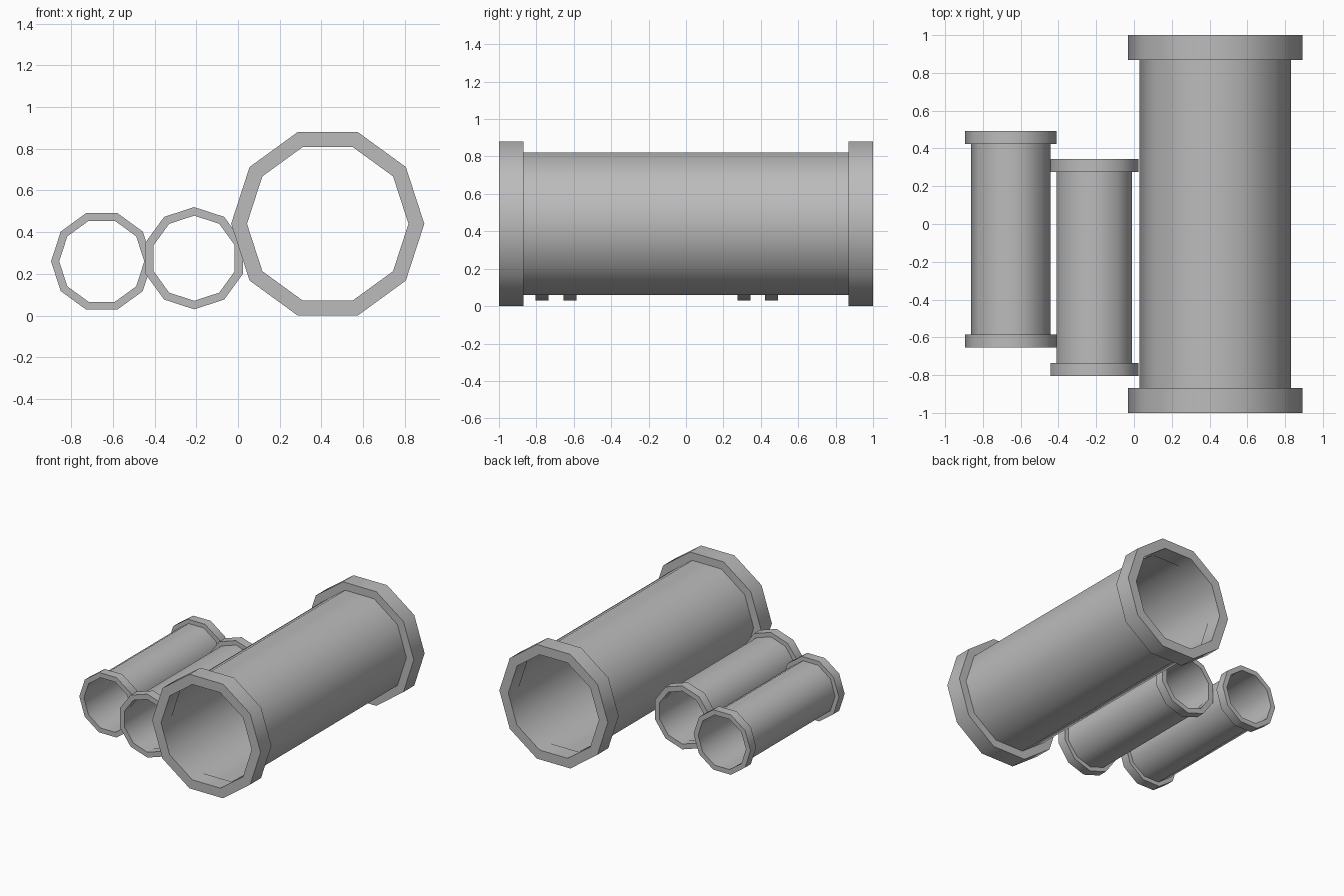
import bpy
import bmesh
import math

old = bpy.data.objects.get("Cube")
if old:
    bpy.data.objects.remove(old, do_unlink=True)

SIDES = 10

grey = bpy.data.materials.new("pipe grey")
grey.use_nodes = True
colour = (0.5, 0.5, 0.5, 1)
grey.diffuse_color = colour
grey.node_tree.nodes["Principled BSDF"].inputs["Base Color"].default_value = colour


def tube(name, x, z, outer, inner, y0, y1, turn):
    """Hollow ten-sided tube along y, made by sweeping a rectangular section."""
    bm = bmesh.new()
    section = [(outer, y0), (outer, y1), (inner, y1), (inner, y0)]
    rings = []
    for i in range(SIDES):
        a = turn + i * math.tau / SIDES
        rings.append([bm.verts.new((x + r * math.cos(a), y, z + r * math.sin(a)))
                      for r, y in section])
    for i, ring in enumerate(rings):
        after = rings[(i + 1) % SIDES]
        for j in range(4):
            k = (j + 1) % 4
            bm.faces.new((ring[j], ring[k], after[k], after[j]))
    bmesh.ops.recalc_face_normals(bm, faces=bm.faces)
    mesh = bpy.data.meshes.new(name)
    bm.to_mesh(mesh)
    bm.free()
    mesh.materials.append(grey)
    obj = bpy.data.objects.new(name, mesh)
    bpy.context.collection.objects.link(obj)
    # Round sides are smooth, rims stay sharp
    bpy.ops.object.select_all(action='DESELECT')
    obj.select_set(True)
    bpy.context.view_layer.objects.active = obj
    bpy.ops.object.shade_smooth_by_angle(angle=math.radians(50))


def pipe(name, x, z, flange, body, hole, y0, y1, collar, turn=0.0):
    """Thin pipe with a thicker collar at each end."""
    lap = 0.01
    tube(name + "_body", x, z, body, (body + hole) / 2,
         y0 + collar - lap, y1 - collar + lap, turn)
    tube(name + "_front_collar", x, z, flange, hole, y0, y0 + collar, turn)
    tube(name + "_back_collar", x, z, flange, hole, y1 - collar, y1, turn)


# One large pipe and two small ones, the middle one rolled half a side
pipe("large_pipe", 0.43, 0.44, 0.463, 0.4, 0.387, -1.0, 1.0, 0.132)
pipe("middle_pipe", -0.21, 0.275, 0.245, 0.211, 0.204, -0.805, 0.345, 0.07, math.pi / SIDES)
pipe("outer_pipe", -0.653, 0.26, 0.243, 0.21, 0.204, -0.655, 0.493, 0.07)
